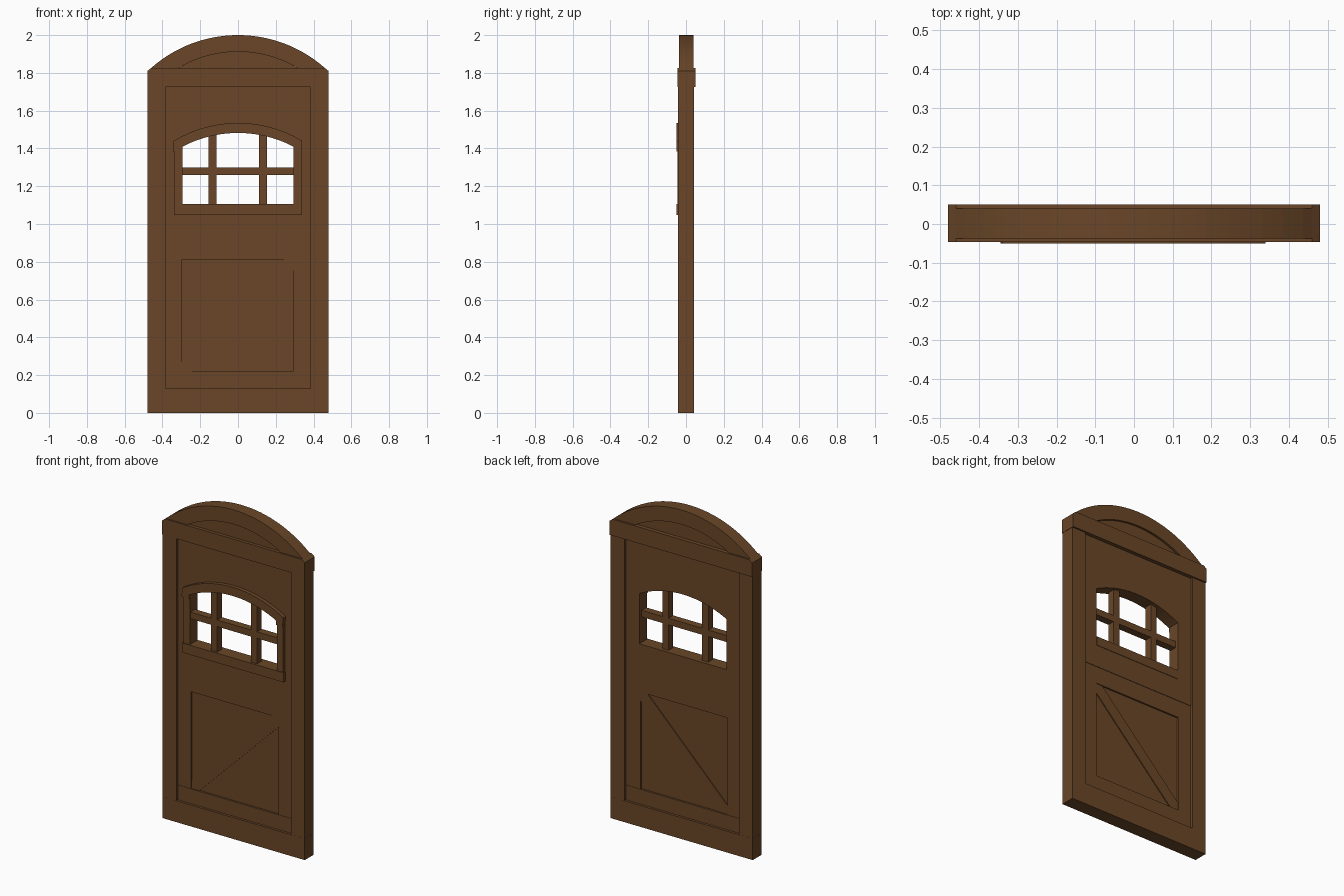
import bpy, bmesh, math
from mathutils import Matrix

if "Cube" in bpy.data.objects:
    bpy.data.objects.remove(bpy.data.objects["Cube"])

wood = bpy.data.materials.new("brown_wood")
wood.diffuse_color = (0.142, 0.061, 0.0205, 1)
wood.use_nodes = True
wood.node_tree.nodes["Principled BSDF"].inputs["Base Color"].default_value = wood.diffuse_color


def plate(name, loops, y0, y1):
    """Extrude x-z outlines (later loops are holes) from y0 to y1."""
    cu = bpy.data.curves.new(name + "_outline", 'CURVE')
    cu.dimensions = '2D'
    cu.fill_mode = 'BOTH'
    cu.extrude = (y1 - y0) / 2
    for pts in loops:
        sp = cu.splines.new('POLY')
        sp.points.add(len(pts) - 1)
        for p, (x, z) in zip(sp.points, pts):
            p.co = (x, z, 0, 1)
        sp.use_cyclic_u = True
    tmp = bpy.data.objects.new(name + "_tmp", cu)
    bpy.context.collection.objects.link(tmp)
    dg = bpy.context.evaluated_depsgraph_get()
    me = bpy.data.meshes.new_from_object(tmp.evaluated_get(dg))
    bpy.data.objects.remove(tmp)
    me.transform(Matrix.Translation((0, (y0 + y1) / 2, 0)) @ Matrix.Rotation(math.pi / 2, 4, 'X'))
    bm = bmesh.new()
    bm.from_mesh(me)
    bmesh.ops.remove_doubles(bm, verts=bm.verts, dist=1e-5)
    bmesh.ops.recalc_face_normals(bm, faces=bm.faces)
    bm.to_mesh(me)
    bm.free()
    me.name = name
    me.materials.clear()
    me.materials.append(wood)
    for p in me.polygons:
        p.use_smooth = False
        p.material_index = 0
    ob = bpy.data.objects.new(name, me)
    bpy.context.collection.objects.link(ob)
    return ob


def rect(x0, x1, z0, z1):
    return [(x0, z0), (x1, z0), (x1, z1), (x0, z1)]


def arc(half, z_end, z_top, n=24):
    """Circular arc through (-half, z_end), (0, z_top), (half, z_end)."""
    s = z_top - z_end
    r = (half * half + s * s) / (2 * s)
    a = math.asin(half / r)
    return [(r * math.sin(-a + 2 * a * i / n), z_top - r + r * math.cos(-a + 2 * a * i / n))
            for i in range(n + 1)]


# Outer frame
plate("bottom_rail", [rect(-.479, .479, 0, .13)], -.0425, .0425)
for side, s in (("left", -1), ("right", 1)):
    a, b = sorted((s * .385, s * .478))
    plate(side + "_stile", [rect(a, b, .13, 1.726)], -.042, .042)
plate("top_rail", [[(-.48, 1.726), (.48, 1.726), (.48, 1.81), (.46, 1.826), (-.46, 1.826), (-.48, 1.81)]],
      -.046, .051)

# Arched head with recessed panel
plate("arch_head", [arc(.46, 1.826, 2.0, 32) + arc(.315, 1.826, 1.912)[::-1]], -.038, .04)
plate("arch_panel", [arc(.317, 1.824, 1.913)], -.026, .027)

# Upper panel with arched window hole
window = arc(.293, 1.41, 1.482) + [(.293, 1.105), (-.293, 1.105)]
plate("upper_panel", [rect(-.385, .385, .915, 1.73), window], -.028, .028)

# Window bars, set towards the front
for side, x in (("left", -.135), ("right", .133)):
    plate(side + "_window_bar", [rect(x - .021, x + .021, 1.10, 1.47)], -.037, .008)
plate("cross_window_bar", [rect(-.295, .295, 1.26, 1.30)], -.037, .008)

# Window surround on the front
inner = arc(.293, 1.41, 1.482)
plate("window_arch_trim",
      [[(-.345, 1.385)] + arc(.34, 1.44, 1.535) + [(.335, 1.385), (.293, 1.385)] + inner[::-1]
       + [(-.293, 1.385)]], -.051, -.027)
for side, s in (("left", -1), ("right", 1)):
    a, b = sorted((s * .293, s * .336))
    plate(side + "_window_trim", [rect(a, b, 1.105, 1.386)], -.045, -.027)
plate("window_sill", [rect(-.34, .34, 1.047, 1.105)], -.05, -.027)
plate("back_window_sill", [rect(-.293, .293, 1.05, 1.105)], .027, .0305)

# Lower framed panel with diagonal brace
L, R = -.298, .29
plate("lower_frame", [[(-.385, .22), (L, .22), (L, .81), (R, .81), (R, .22),
                       (.385, .22), (.385, .915), (-.385, .915)]], -.0255, .0255)
plate("lower_rail", [rect(-.385, .385, .13, .22)], -.0275, .0275)
plate("lower_panel", [rect(L - .002, R + .002, .218, .812)], -.0155, .0155)
plate("diagonal_brace", [[(L, .22), (-.245, .22), (R, .753), (R, .81), (.245, .81),
                          (L, .27)]], -.021, .021)
